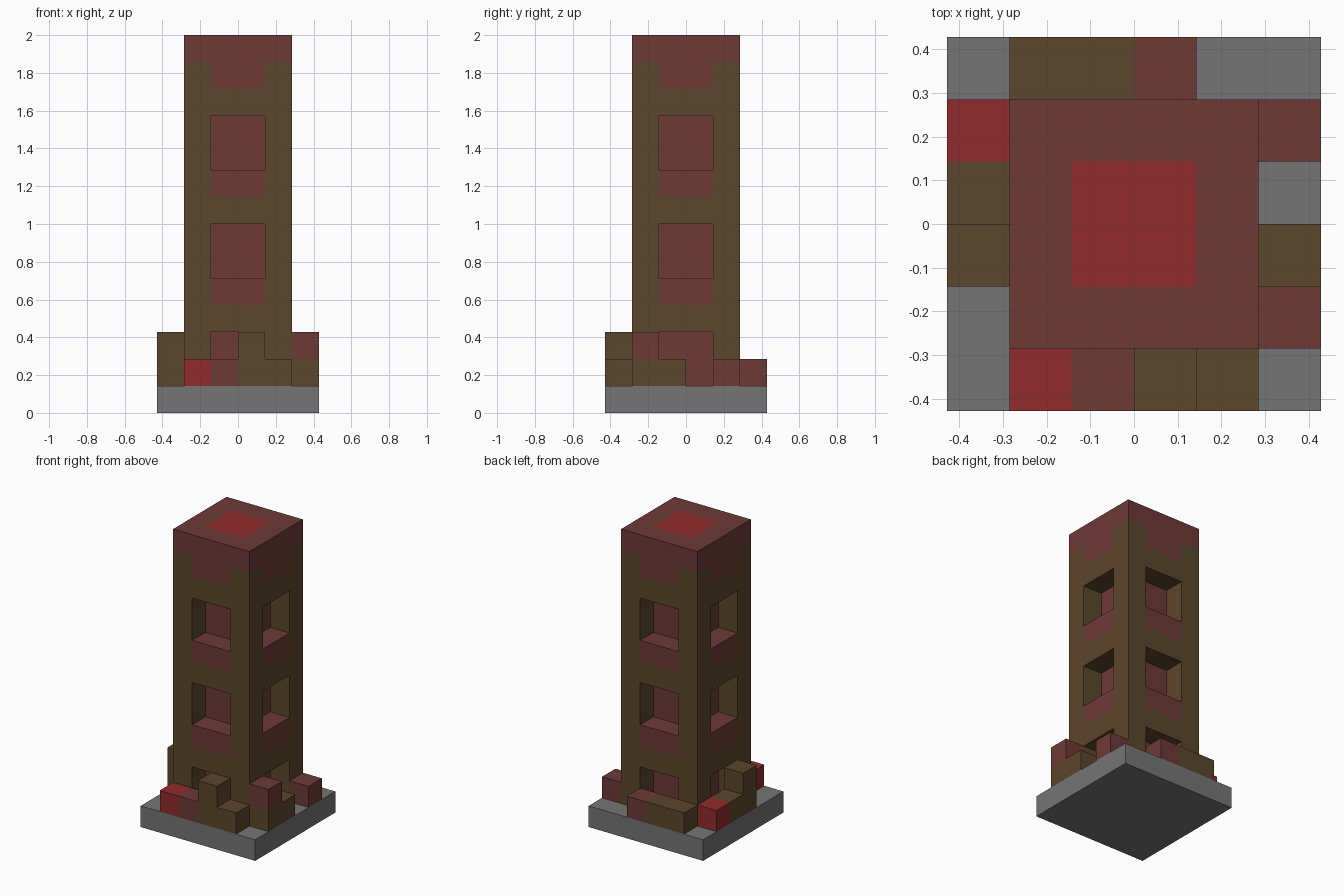
import bpy
import bmesh
from mathutils import Vector

cube = bpy.data.objects.get("Cube")
if cube:
    bpy.data.objects.remove(cube, do_unlink=True)

UNIT = 1 / 7  # edge length of one block


def material(name, rgb):
    mat = bpy.data.materials.new(name)
    mat.use_nodes = True
    mat.diffuse_color = (*rgb, 1)
    shader = next(n for n in mat.node_tree.nodes if n.type == "BSDF_PRINCIPLED")
    shader.inputs["Base Color"].default_value = (*rgb, 1)
    shader.inputs["Roughness"].default_value = 0.9
    return mat


GREY, BROWN, RUST, RED = range(4)
MATERIALS = [
    material("stone grey", (0.178, 0.178, 0.18)),
    material("dark brown", (0.105, 0.061, 0.025)),
    material("rust brown", (0.153, 0.042, 0.037)),
    material("bright red", (0.283, 0.024, 0.026)),
]

AXES = [Vector(a) for a in ((1, 0, 0), (0, 1, 0), (0, 0, 1))]


def block_object(name, blocks):
    """Skin a {(x, y, z): colour} set of blocks with its exposed faces only."""
    bm = bmesh.new()
    for cell, colour in blocks.items():
        centre = Vector(cell) + Vector((0.5, 0.5, 0.5))
        for i, axis in enumerate(AXES):
            for sign in (-1, 1):
                normal = axis * sign
                if tuple(int(c) for c in Vector(cell) + normal) in blocks:
                    continue
                u = AXES[(i + 1) % 3] / 2
                v = AXES[(i + 2) % 3] / 2 * sign
                mid = centre + normal / 2
                corners = (mid - u - v, mid + u - v, mid + u + v, mid - u + v)
                face = bm.faces.new([bm.verts.new(c * UNIT) for c in corners])
                face.material_index = colour
    bmesh.ops.remove_doubles(bm, verts=bm.verts, dist=0.001)
    mesh = bpy.data.meshes.new(name)
    bm.to_mesh(mesh)
    bm.free()
    for mat in MATERIALS:
        mesh.materials.append(mat)
    obj = bpy.data.objects.new(name, mesh)
    bpy.context.collection.objects.link(obj)
    return obj


# Square base slab
block_object("base_slab", {(x, y, 0): GREY for x in range(-3, 3) for y in range(-3, 3)})

# Tower: brown posts and lintels, rust core and sills, rust crown, red roof panel
TOP = 13
tower = {}
for z in range(1, TOP + 1):
    for x in range(-2, 2):
        for y in range(-2, 2):
            mid_x, mid_y = x in (-1, 0), y in (-1, 0)
            side_middle = mid_x != mid_y
            if mid_x and mid_y:
                colour = RED if z == TOP else RUST
            elif z == TOP or (side_middle and z == TOP - 1):
                colour = RUST
            elif side_middle and z % 4 in (1, 2):
                continue  # window recess, two blocks high
            elif side_middle and z % 4 == 0:
                colour = RUST  # window sill
            else:
                colour = BROWN
            tower[x, y, z] = colour
block_object("tower", tower)

# Rubble round the foot: each place lists its block colours from the slab up
RUBBLE = {
    "rubble_front": {(-2, -3): [RED], (-1, -3): [RUST],
                     (0, -3): [BROWN, BROWN], (1, -3): [BROWN]},
    "rubble_left": {(2, -2): [BROWN, RUST], (2, -1): [BROWN], (2, 1): [RUST]},
    "rubble_back": {(-2, 2): [BROWN], (-1, 2): [BROWN], (0, 2): [RUST]},
    "rubble_right": {(-3, -1): [BROWN, BROWN], (-3, 0): [BROWN], (-3, 1): [RED]},
}
for name, piles in RUBBLE.items():
    block_object(name, {(x, y, z): colour
                        for (x, y), colours in piles.items()
                        for z, colour in enumerate(colours, 1)})
